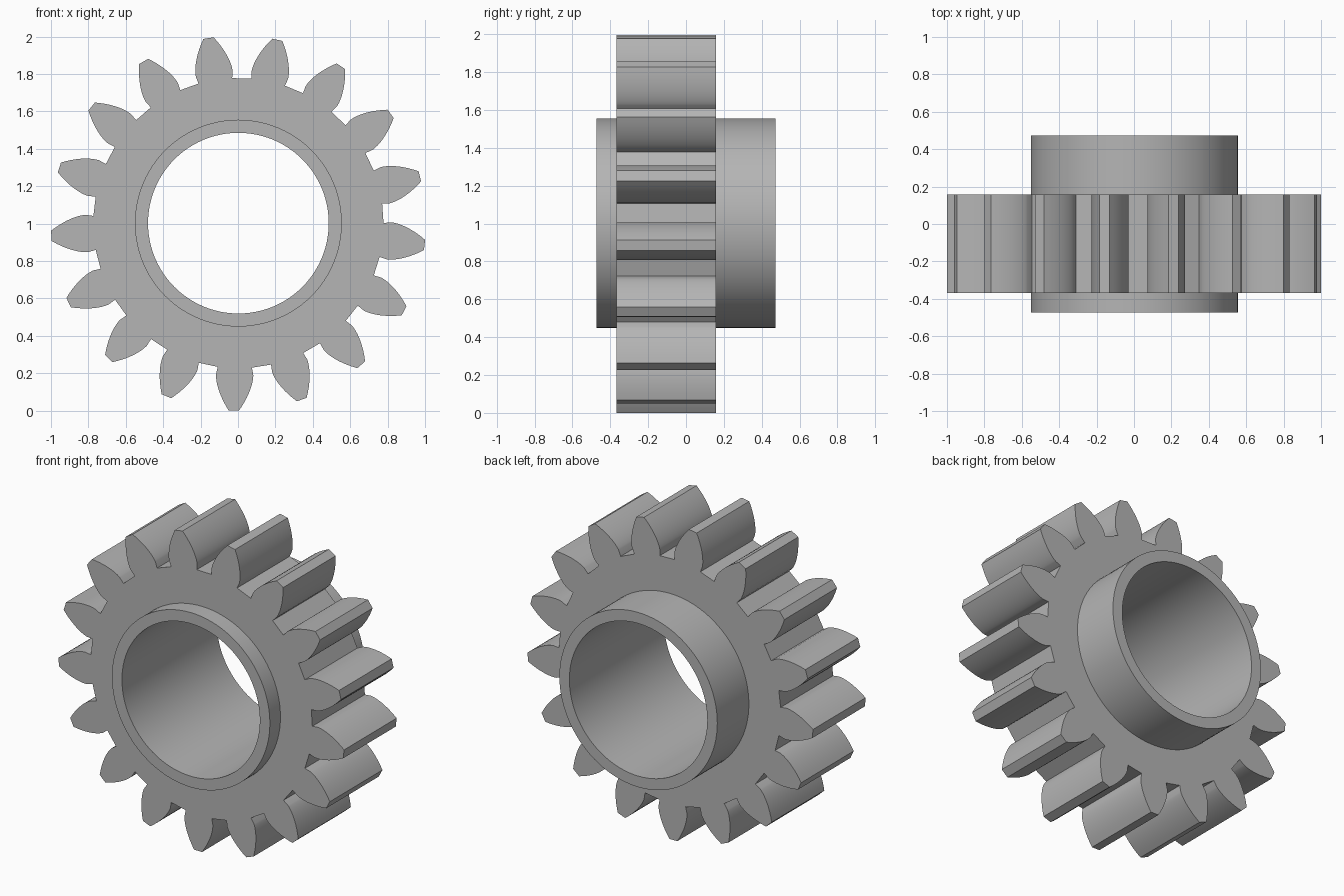
import bpy, bmesh, math

if "Cube" in bpy.data.objects:
    bpy.data.objects.remove(bpy.data.objects["Cube"])

TEETH = 17
TIP_R, PITCH_R, BASE_R, ROOT_R = 1.0025, 0.899, 0.815, 0.776
PHASE = math.radians(268.6)
CX, CZ = 0.002, 1.0025            # gear axis
FRONT, BACK = -0.368, 0.158       # toothed wheel
HUB_R, BORE_R, HUB_Y = 0.553, 0.483, 0.474
SEG = 96

steel = bpy.data.materials.new("grey_steel")
steel.diffuse_color = (0.46, 0.46, 0.46, 1)
steel.use_nodes = True
steel.node_tree.nodes["Principled BSDF"].inputs["Base Color"].default_value = steel.diffuse_color


def finish(bm, name):
    bmesh.ops.recalc_face_normals(bm, faces=bm.faces)
    mesh = bpy.data.meshes.new(name)
    bm.to_mesh(mesh)
    bm.free()
    mesh.materials.append(steel)
    obj = bpy.data.objects.new(name, mesh)
    bpy.context.collection.objects.link(obj)
    bpy.context.view_layer.objects.active = obj
    obj.select_set(True)
    bpy.ops.object.shade_smooth_by_angle(angle=math.radians(22))
    obj.select_set(False)
    return obj


def polar(r, a, y):
    return (CX + r * math.cos(a), y, CZ + r * math.sin(a))


def loop(bm, points, y):
    verts = [bm.verts.new(polar(r, a, y)) for r, a in points]
    return verts, [bm.edges.new((v, verts[i - 1])) for i, v in enumerate(verts)]


def circle(r):
    return [(r, 2 * math.pi * i / SEG) for i in range(SEG)]


def bridge(bm, a, b):
    for i in range(len(a)):
        bm.faces.new((a[i - 1], a[i], b[i], b[i - 1]))


# Involute flank: half the tooth angle at a given radius
def inv(r):
    p = math.acos(min(1, BASE_R / r))
    return math.tan(p) - p


def half_angle(r):
    return math.pi / (2 * TEETH) + inv(PITCH_R) - inv(r)


STEPS = 10
flank = [(ROOT_R, math.radians(6.75))]
for i in range(STEPS + 1):
    r = BASE_R + (TIP_R - BASE_R) * (i / STEPS) ** 1.3
    flank.append((r, half_angle(r)))

outline = []
for t in range(TEETH):
    mid = PHASE + t * 2 * math.pi / TEETH
    outline += [(r, mid - a) for r, a in flank]
    outline += [(r, mid + a) for r, a in reversed(flank)]

# Toothed wheel: two side plates with a round hole, joined by the tooth flanks
bm = bmesh.new()
rims = []
for y in (FRONT, BACK):
    rim, rim_edges = loop(bm, outline, y)
    _, hole_edges = loop(bm, circle(HUB_R), y)
    bmesh.ops.triangle_fill(bm, edges=rim_edges + hole_edges, use_beauty=True)
    rims.append(rim)
bridge(bm, *rims)
finish(bm, "toothed_wheel")

# Hub sleeve: rectangular section turned around the axis
bm = bmesh.new()
rings = [loop(bm, circle(r), y)[0] for r, y in
         ((HUB_R, -HUB_Y), (HUB_R, HUB_Y), (BORE_R, HUB_Y), (BORE_R, -HUB_Y))]
for i in range(4):
    bridge(bm, rings[i - 1], rings[i])
finish(bm, "hub_sleeve")
